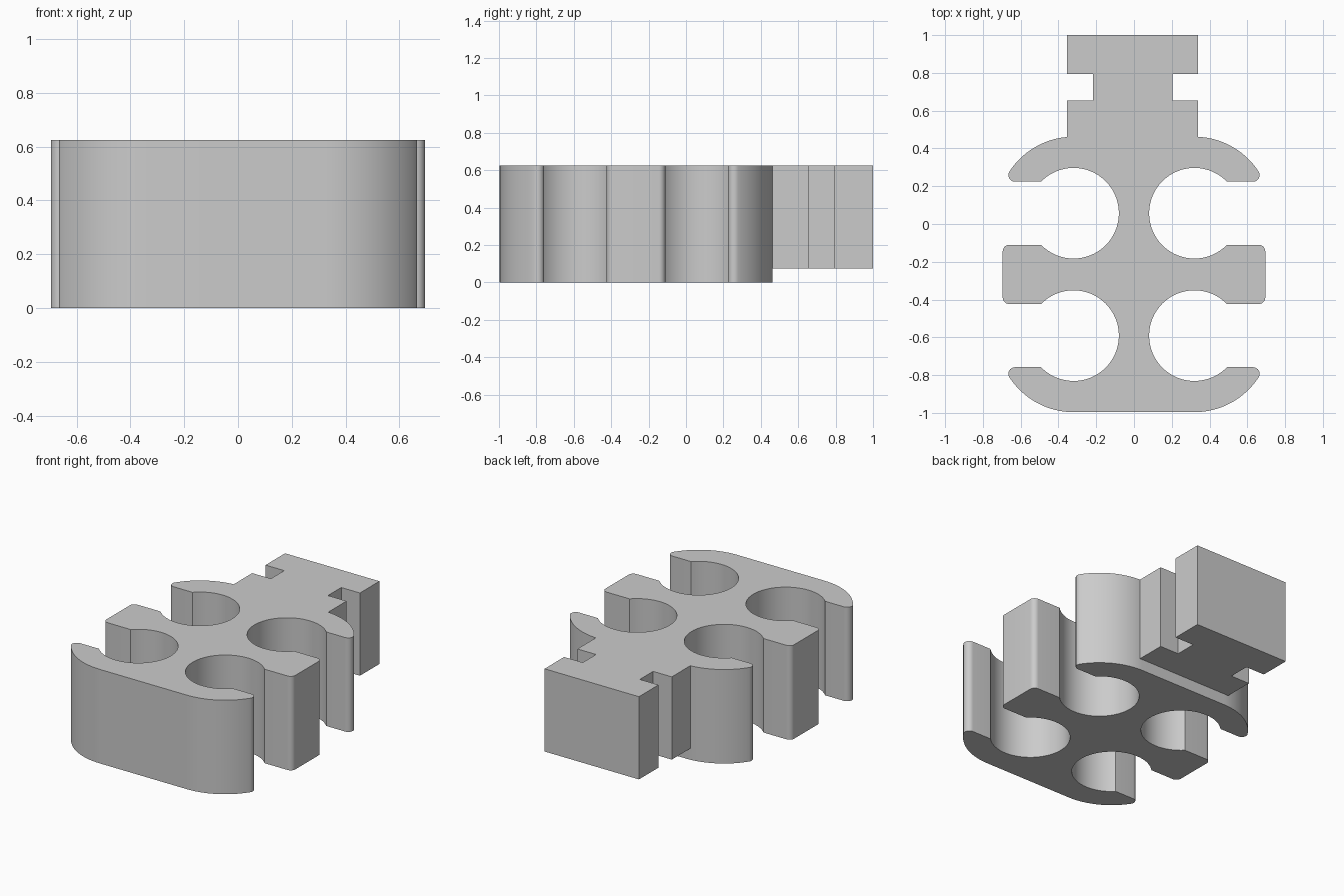
import bpy, bmesh
from math import sin, cos, pi, atan2, sqrt

cube = bpy.data.objects.get("Cube")
if cube:
    bpy.data.objects.remove(cube, do_unlink=True)

grey = bpy.data.materials.new("plain grey")
grey.use_nodes = True
colour = (0.6, 0.6, 0.6, 1)
grey.diffuse_color = colour
grey.node_tree.nodes["Principled BSDF"].inputs["Base Color"].default_value = colour

TOP = 0.625
CX = 0.32        # hole centre, distance from the middle
HOLE = 0.24      # hole radius
SLOT = 0.167     # half width of the slot opening
FILLET = 0.035
SIDE = 0.695     # half width of the body
BACK_Y, FRONT_Y = 0.057, -0.591   # hole rows
WALL = 0.405     # radius of the rounded ends


def arc(cx, cy, r, a0, a1, n):
    return [(cx + r * cos(a0 + (a1 - a0) * i / n),
             cy + r * sin(a0 + (a1 - a0) * i / n)) for i in range(n + 1)]


def extrude(name, outline, z0, z1):
    bm = bmesh.new()
    base = bm.faces.new([bm.verts.new((x, y, z0)) for x, y in outline])
    ext = bmesh.ops.extrude_face_region(bm, geom=[base], use_keep_orig=True)
    verts = [g for g in ext["geom"] if isinstance(g, bmesh.types.BMVert)]
    bmesh.ops.translate(bm, verts=verts, vec=(0, 0, z1 - z0))
    bmesh.ops.recalc_face_normals(bm, faces=bm.faces)
    mesh = bpy.data.meshes.new(name)
    bm.to_mesh(mesh)
    bm.free()
    mesh.materials.append(grey)
    obj = bpy.data.objects.new(name, mesh)
    bpy.context.collection.objects.link(obj)
    bpy.ops.object.select_all(action='DESELECT')
    obj.select_set(True)
    bpy.context.view_layer.objects.active = obj
    bpy.ops.object.shade_smooth_by_angle(angle=pi / 6)
    return obj


# Rounded hook tip: fillet between the outer wall and the slot edge
tip_y = SLOT + FILLET
tip_x = sqrt((WALL - FILLET) ** 2 - tip_y ** 2)
tip = atan2(tip_y, tip_x)
mouth = atan2(SLOT, sqrt(HOLE ** 2 - SLOT ** 2))


def hook(cy, s):
    """Rounded end from its flat edge out to the slot; s is the y direction."""
    pts = arc(0, 0, WALL, pi / 2, tip, 20)
    pts += arc(tip_x, tip_y, FILLET, tip, -pi / 2, 10)[1:]
    return [(CX + x, cy + s * y) for x, y in pts]


def hole(cy):
    """Clip hole, open towards the side."""
    return arc(CX, cy, HOLE, 2 * pi - mouth, mouth, 48)


# Right half of the body, from front to back
low, high = FRONT_Y + SLOT, BACK_Y - SLOT
half = hook(FRONT_Y, -1) + hole(FRONT_Y)
half += arc(SIDE - FILLET, low + FILLET, FILLET, -pi / 2, 0, 8)
half += arc(SIDE - FILLET, high - FILLET, FILLET, 0, pi / 2, 8)
half += hole(BACK_Y) + hook(BACK_Y, 1)[::-1]
extrude("clip_body", half + [(-x, y) for x, y in reversed(half)], 0, TOP)

# Mounting tab with a notch on each side, slightly off centre
right = [(0.347, 0.459), (0.347, 0.655), (0.21, 0.655),
         (0.21, 0.795), (0.347, 0.795), (0.347, 1.0)]
left = [(-x, y) for x, y in reversed(right)]
extrude("mounting_tab", [(x - 0.007, y) for x, y in right + left], 0.075, TOP)
